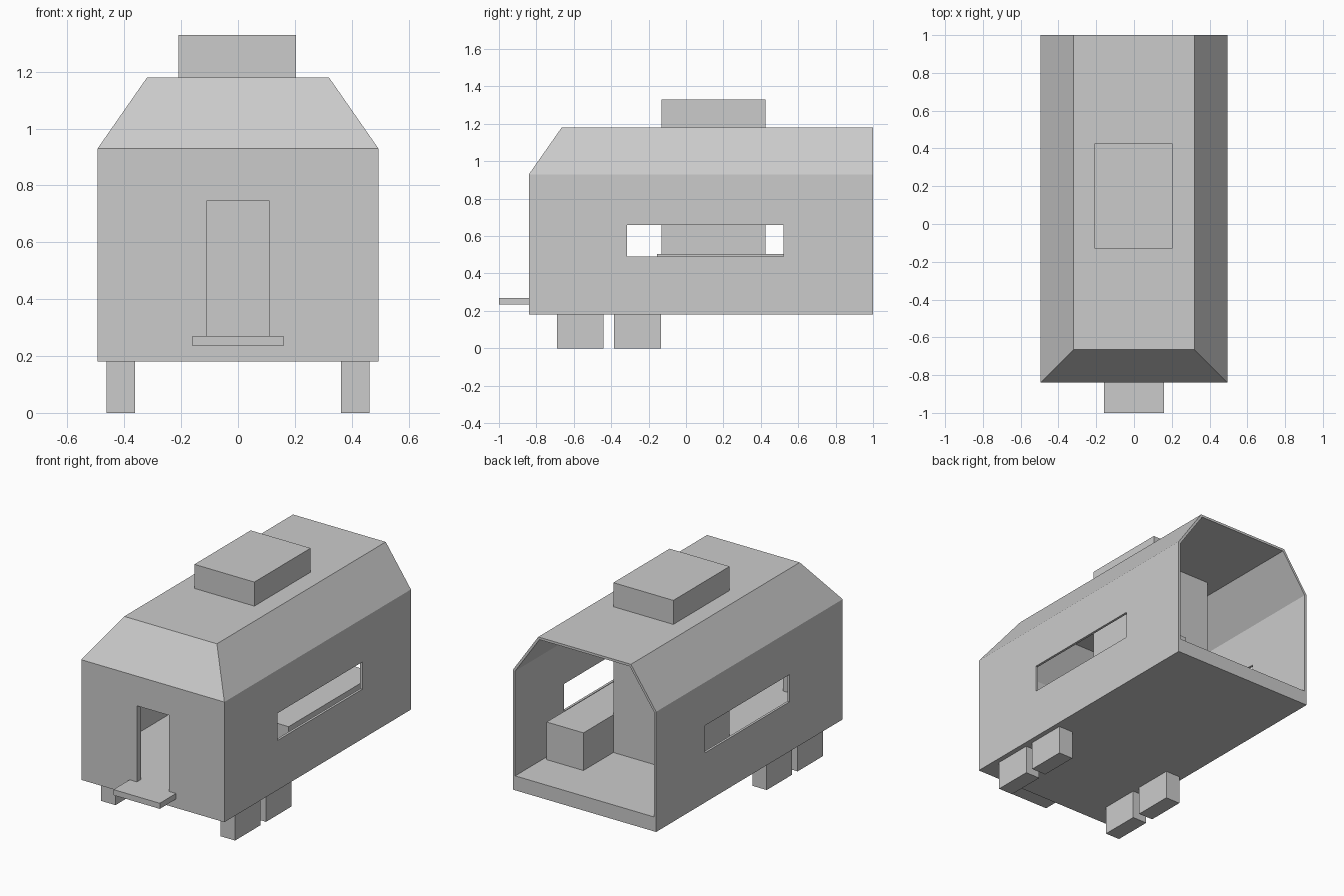
import bpy
import bmesh

cube = bpy.data.objects.get("Cube")
if cube:
    bpy.data.objects.remove(cube, do_unlink=True)

GREY = (0.6, 0.6, 0.6, 1.0)
grey = bpy.data.materials.new("plain grey")
grey.use_nodes = True
grey.diffuse_color = GREY
for node in grey.node_tree.nodes:
    if node.type == "BSDF_PRINCIPLED":
        node.inputs["Base Color"].default_value = GREY


def stack(name, layers):
    """Solid lofted through stacked rectangles (z, x0, x1, y0, y1)."""
    bm = bmesh.new()
    rings = []
    for z, x0, x1, y0, y1 in layers:
        corners = ((x0, y0), (x1, y0), (x1, y1), (x0, y1))
        rings.append([bm.verts.new((x, y, z)) for x, y in corners])
    bm.faces.new(rings[0][::-1])
    bm.faces.new(rings[-1])
    for low, high in zip(rings, rings[1:]):
        for i in range(4):
            j = (i + 1) % 4
            bm.faces.new((low[i], low[j], high[j], high[i]))
    mesh = bpy.data.meshes.new(name)
    bm.to_mesh(mesh)
    bm.free()
    mesh.materials.append(grey)
    obj = bpy.data.objects.new(name, mesh)
    bpy.context.collection.objects.link(obj)
    return obj


def box(name, x, y, z):
    return stack(name, [(h, *x, *y) for h in z])


def cut(target, cutter):
    """Subtract the cutter from the target, then discard it."""
    cutter.hide_render = True
    mod = target.modifiers.new("cut", "BOOLEAN")
    mod.operation = "DIFFERENCE"
    mod.solver = "EXACT"
    mod.object = cutter
    bpy.context.view_layer.objects.active = target
    bpy.ops.object.modifier_apply(modifier=mod.name)
    bpy.data.objects.remove(cutter, do_unlink=True)


# Wagon shell with chamfered roof, hollow and open at the back
shell = stack("wagon_shell", [
    (0.18, -0.494, 0.494, -0.84, 1.0),
    (0.93, -0.494, 0.494, -0.84, 1.0),
    (1.18, -0.32, 0.32, -0.665, 1.0),
])
cut(shell, stack("interior_cutter", [
    (0.27, -0.479, 0.479, -0.80, 1.1),
    (0.925, -0.479, 0.479, -0.80, 1.1),
    (1.165, -0.312, 0.312, -0.635, 1.1),
]))

# Doorway in the front wall and a long window through both sides
cut(shell, box("door_cutter", (-0.11, 0.11), (-0.95, -0.7), (0.27, 0.745)))
cut(shell, box("window_cutter", (-0.7, 0.7), (-0.315, 0.52), (0.49, 0.66)))

# Column from the floor through the roof, and the low bench beside it
box("central_column", (-0.21, 0.204), (-0.13, 0.425), (0.27, 1.33))
box("bench", (0.204, 0.458), (-0.155, 0.72), (0.27, 0.505))

# Entrance step
box("front_step", (-0.16, 0.16), (-1.0, -0.84), (0.235, 0.27))

# Block wheels, two on each side
for side, sx in (("left", 1), ("right", -1)):
    for place, y0 in (("front", -0.69), ("rear", -0.385)):
        xs = sorted((sx * 0.363, sx * 0.463))
        box(f"{side}_{place}_wheel", xs, (y0, y0 + 0.25), (0.0, 0.18))
